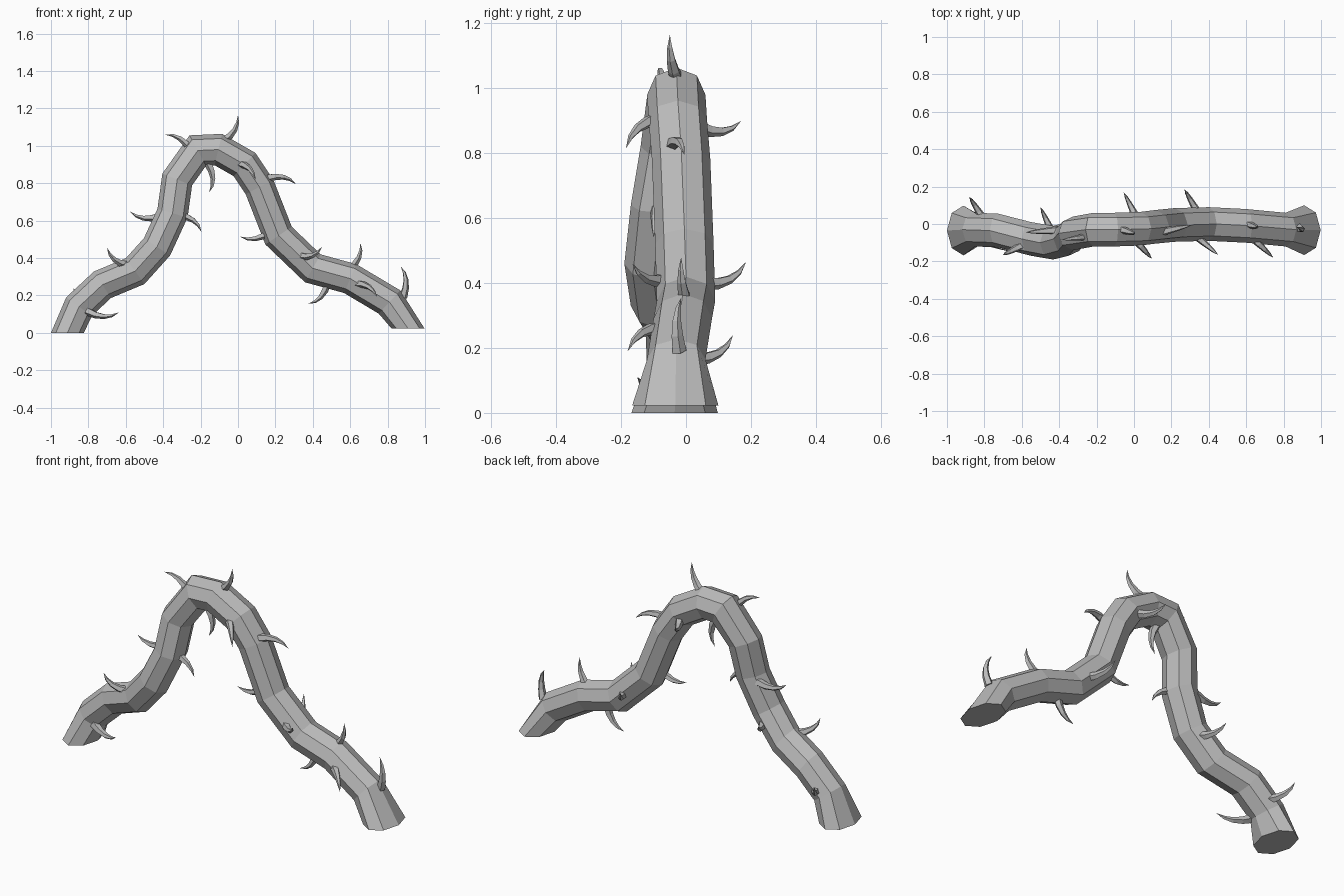
import bpy
import bmesh
from math import cos, sin, pi
from mathutils import Vector

cube = bpy.data.objects.get("Cube")
if cube:
    bpy.data.objects.remove(cube)

# One plain grey for the whole plant
grey = bpy.data.materials.new("stem_grey")
grey.use_nodes = True
grey.diffuse_color = (0.5, 0.5, 0.5, 1)
grey.node_tree.nodes["Principled BSDF"].inputs["Base Color"].default_value = grey.diffuse_color


def loft(name, rings, tip=None):
    """Skin a series of vertex rings, ending in a cap or a pointed tip."""
    bm = bmesh.new()
    loops = [[bm.verts.new(p) for p in ring] for ring in rings]
    count = len(loops[0])
    for low, high in zip(loops, loops[1:]):
        for i in range(count):
            j = (i + 1) % count
            bm.faces.new((low[i], low[j], high[j], high[i]))
    bm.faces.new(loops[0][::-1])
    if tip is None:
        bm.faces.new(loops[-1])
    else:
        point = bm.verts.new(tip)
        for i in range(count):
            bm.faces.new((loops[-1][i], loops[-1][(i + 1) % count], point))
    bmesh.ops.recalc_face_normals(bm, faces=bm.faces)
    mesh = bpy.data.meshes.new(name)
    bm.to_mesh(mesh)
    bm.free()
    mesh.materials.append(grey)
    obj = bpy.data.objects.new(name, mesh)
    bpy.context.collection.objects.link(obj)
    return obj


def oval(centre, across, along, sides):
    """Ring of points spanned by two radius vectors."""
    angles = [2 * pi * i / sides for i in range(sides)]
    return [centre + across * cos(a) + along * sin(a) for a in angles]


# Arched stem: an eight-sided tube, mitred at each bend, with flared flat feet
PATH = [Vector(p) for p in (
    (-0.912, -0.035, 0), (-0.85, -0.03, 0.14), (-0.725, -0.035, 0.257),
    (-0.55, -0.08, 0.33), (-0.433, -0.1, 0.46), (-0.35, -0.08, 0.64),
    (-0.325, -0.05, 0.82), (-0.215, -0.03, 0.975), (-0.105, -0.03, 0.98),
    (0.035, -0.025, 0.9), (0.115, -0.015, 0.78), (0.217, -0.005, 0.52),
    (0.4, 0, 0.345), (0.6, -0.01, 0.29), (0.81, -0.03, 0.165),
    (0.91, -0.033, 0.022))]
RADIUS = 0.083
DEPTH = 0.09


def flat_direction(a, b):
    d = b - a
    return Vector((d.x, 0, d.z)).normalized()


rings = []
for i, centre in enumerate(PATH):
    if i in (0, len(PATH) - 1):
        side = -1 if i == 0 else 1
        across, depth = Vector((side * 0.088, 0, 0)), 0.133
    else:
        before = flat_direction(PATH[i - 1], centre)
        after = flat_direction(centre, PATH[i + 1])
        middle = (before + after).normalized()
        across = Vector((-middle.z, 0, middle.x)) * RADIUS / middle.dot(before)
        depth = DEPTH
    rings.append(oval(centre, across, Vector((0, depth, 0)), 8))
loft("stem", rings)


# Thorns: curved five-sided spikes from base to tip, bowed up or down
def thorn(name, base, tip, bow):
    base, tip = Vector(base), Vector(tip)
    chord = (tip - base).normalized()
    up = Vector((0, 0, 1))
    lift = (up - chord * chord.z).normalized()
    side = chord.cross(lift)
    start = base - chord * 0.03
    control = (base + tip) / 2 + lift * bow * 0.05
    spans = []
    for t in (0, 0.25, 0.5, 0.75):
        centre = start * (1 - t) ** 2 + control * 2 * t * (1 - t) + tip * t * t
        run = ((control - start) * (1 - t) + (tip - control) * t).normalized()
        width = 0.023 * (1 - t) ** 0.7
        spans.append(oval(centre, run.cross(side) * width, side * width, 5))
    loft(name, spans, tip)


HOOKED_UP = [
    ((-0.61, -0.12, 0.38), (-0.7, -0.165, 0.455)),
    ((-0.44, -0.035, 0.63), (-0.58, -0.045, 0.65)),
    ((-0.065, -0.03, 1.05), (0, -0.05, 1.165)),
    ((0.15, -0.02, 0.54), (0.01, -0.02, 0.515)),
    ((0, 0.06, 0.885), (-0.055, 0.17, 0.9)),
    ((0.33, 0.08, 0.41), (0.27, 0.185, 0.465)),
    ((0.35, -0.08, 0.42), (0.45, -0.165, 0.46)),
    ((0.46, 0, 0.25), (0.375, 0, 0.155)),
    ((0.6, 0, 0.36), (0.655, -0.015, 0.48)),
    ((-0.78, -0.1, 0.115), (-0.635, -0.15, 0.11)),
    ((-0.82, 0.05, 0.18), (-0.88, 0.145, 0.24)),
    ((-0.45, -0.02, 0.42), (-0.5, 0.09, 0.45)),
]
HOOKED_DOWN = [
    ((-0.27, -0.07, 0.985), (-0.39, -0.085, 1.06)),
    ((-0.16, -0.03, 0.88), (-0.155, -0.03, 0.75)),
    ((0.02, -0.1, 0.89), (0.095, -0.185, 0.815)),
    ((0.18, -0.035, 0.82), (0.31, -0.005, 0.795)),
    ((0.65, -0.09, 0.25), (0.745, -0.18, 0.19)),
    ((0.88, -0.02, 0.22), (0.87, -0.015, 0.355)),
    ((-0.3, -0.09, 0.615), (-0.195, -0.1, 0.54)),
]
for bow, group, label in ((-1, HOOKED_UP, "rising"), (1, HOOKED_DOWN, "drooping")):
    for number, (base, tip) in enumerate(group, 1):
        thorn(f"{label}_thorn_{number}", base, tip, bow)
